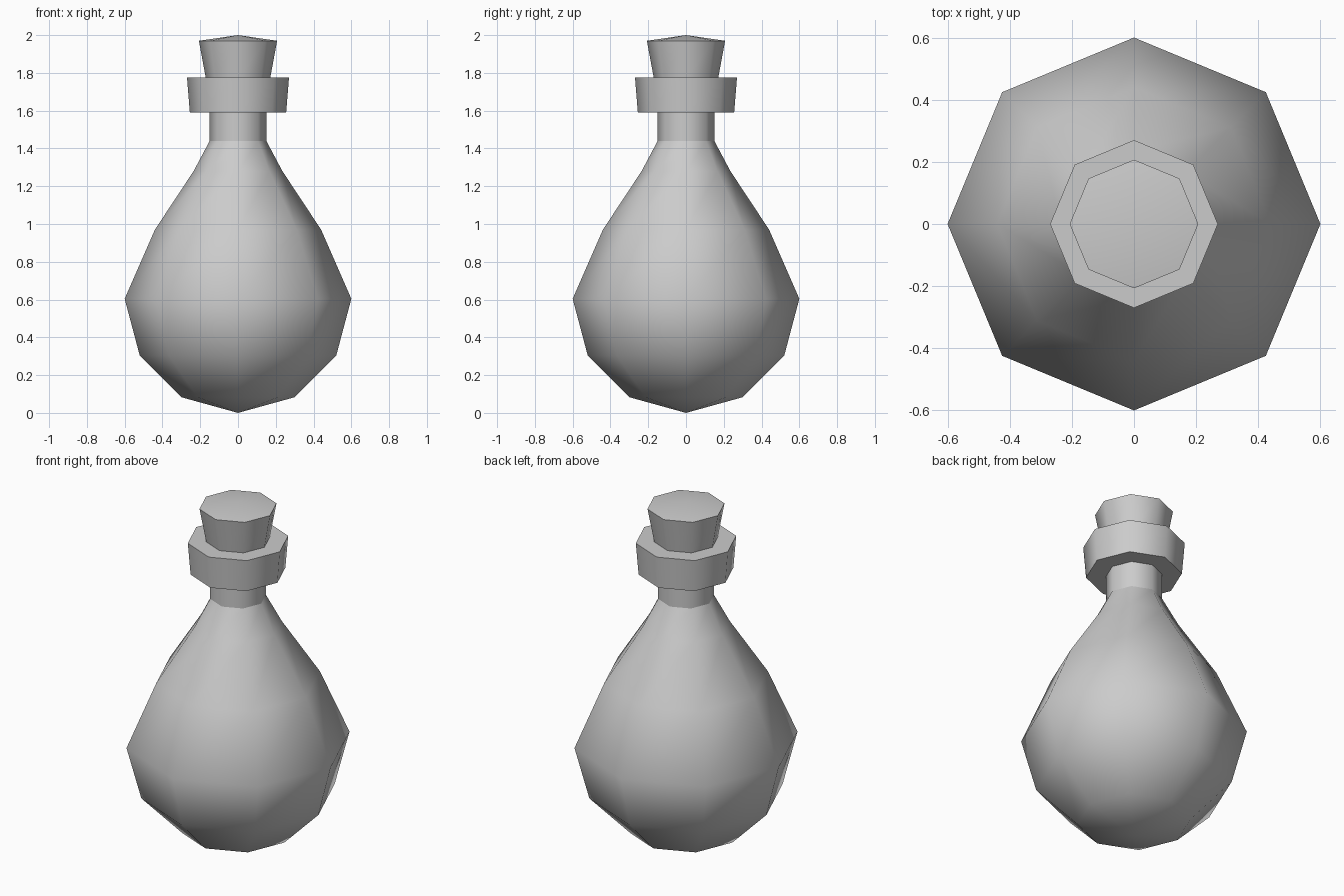
import bpy, bmesh, math

cube = bpy.data.objects.get("Cube")
if cube:
    bpy.data.objects.remove(cube, do_unlink=True)

SIDES = 8

grey = bpy.data.materials.new("plain_grey")
grey.use_nodes = True
GREY = (0.6, 0.6, 0.6, 1)
grey.diffuse_color = GREY
grey.node_tree.nodes["Principled BSDF"].inputs["Base Color"].default_value = GREY


def lathe(name, profile, sharp_angle):
    """Turn a (radius, height) profile into an eight-sided solid."""
    bm = bmesh.new()
    rings = []
    for r, z in profile:
        if r == 0:
            rings.append([bm.verts.new((0, 0, z))] * SIDES)
        else:
            angles = [math.tau * i / SIDES for i in range(SIDES)]
            rings.append([bm.verts.new((r * math.cos(a), r * math.sin(a), z)) for a in angles])
    for low, high in zip(rings, rings[1:]):
        for i in range(SIDES):
            j = (i + 1) % SIDES
            corners = dict.fromkeys((low[i], low[j], high[j], high[i]))
            bm.faces.new(list(corners))
    # Flat lids where the profile does not end in a point
    if profile[0][0] > 0:
        bm.faces.new(rings[0][::-1])
    if profile[-1][0] > 0:
        bm.faces.new(rings[-1])
    bmesh.ops.recalc_face_normals(bm, faces=bm.faces)
    mesh = bpy.data.meshes.new(name)
    bm.to_mesh(mesh)
    bm.free()
    mesh.materials.append(grey)
    obj = bpy.data.objects.new(name, mesh)
    bpy.context.collection.objects.link(obj)
    bpy.ops.object.select_all(action="DESELECT")
    obj.select_set(True)
    bpy.context.view_layer.objects.active = obj
    bpy.ops.object.shade_smooth_by_angle(angle=math.radians(sharp_angle))
    return obj


# Round flask body, tapering up to the neck
lathe("flask_body", [(0, 0), (0.30, 0.083), (0.52, 0.303), (0.60, 0.604),
                     (0.44, 0.97), (0.235, 1.28), (0.15, 1.44)], 60)
# Straight neck
lathe("flask_neck", [(0.15, 1.44), (0.15, 1.60)], 60)
# Thick lip around the mouth
lathe("flask_lip", [(0.255, 1.59), (0.27, 1.775)], 60)
# Stopper with a slightly domed top
lathe("stopper", [(0.17, 1.77), (0.207, 1.97), (0, 2.0)], 60)
